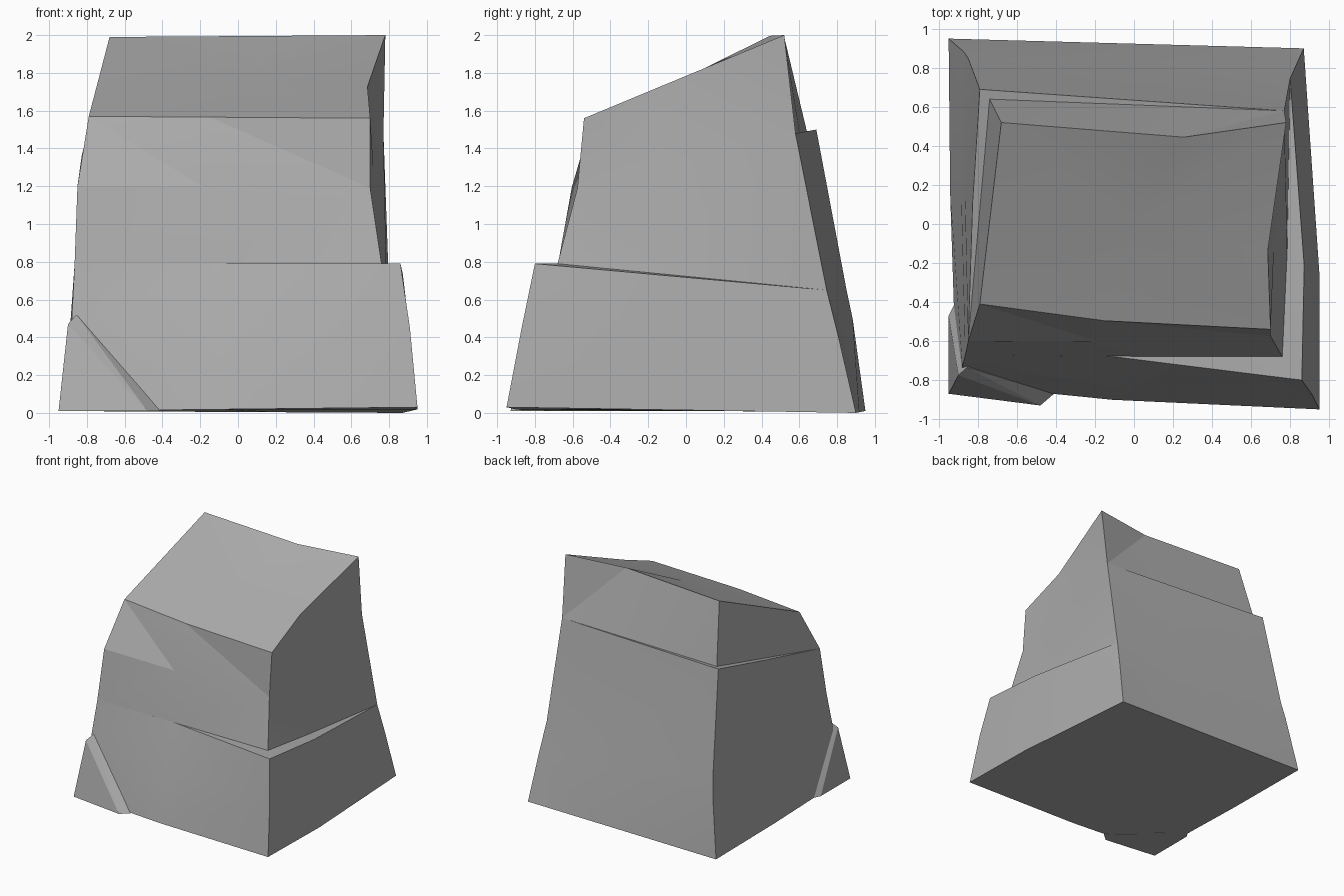
import bpy, bmesh
from mathutils import Vector

if "Cube" in bpy.data.objects:
    bpy.data.objects.remove(bpy.data.objects["Cube"])

OUT = [Vector(v) for v in ((0, -1, 0), (1, 0, 0), (0, 1, 0), (-1, 0, 0))]
SPLIT = (.43, .38, .36, .45)   # where each side gets its extra point

# Dark grey stone
stone = bpy.data.materials.new("stone")
stone.diffuse_color = (.41, .41, .41, 1)
stone.use_nodes = True
stone.node_tree.nodes["Principled BSDF"].inputs["Base Color"].default_value = stone.diffuse_color


def ring(corners, bulge):
    """Four corners plus one point per side pushed outward by its bulge."""
    pts = []
    c = [Vector(p) for p in corners]
    for i in range(4):
        pts += [c[i], c[i].lerp(c[(i + 1) % 4], SPLIT[i]) + OUT[i] * bulge[i]]
    return pts


def finish(bm, name):
    bmesh.ops.recalc_face_normals(bm, faces=bm.faces)
    mesh = bpy.data.meshes.new(name)
    bm.to_mesh(mesh)
    bm.free()
    mesh.materials.append(stone)
    bpy.context.collection.objects.link(bpy.data.objects.new(name, mesh))


# Rock body: corners run front left, front right, back right, back left
rings = [
    # base
    ring([(-.91, -.82, .01), (.95, -.95, .03), (.87, .90, 0), (-.95, .95, .01)], (.025, .03, 0, .01)),
    # lower belly
    ring([(-.88, -.73, .5), (.91, -.87, .45), (.828, .808, .4), (-.872, .882, .5)], (-.01, .03, 0, .01)),
    # lower ledge, outer and inner edge
    ring([(-.865, -.67, .79), (.86, -.80, .79), (.80, .745, .65), (-.85, .85, .65)], (-.048, .035, 0, .01)),
    ring([(-.865, -.67, .79), (.76, -.68, .79), (.80, .745, .65), (-.85, .85, .65)], (.003, .01, 0, .01)),
    # upper ledge, outer and inner edge
    ring([(-.85, -.60, 1.2), (.70, -.575, 1.19), (.77, .58, 1.48), (-.79, .69, 1.5)], (.015, -.01, 0, .01)),
    ring([(-.85, -.60, 1.2), (.70, -.575, 1.19), (.77, .58, 1.48), (-.74, .64, 1.49)], (.015, -.01, 0, 0)),
    # sloping top
    ring([(-.79, -.41, 1.57), (.70, -.54, 1.56), (.78, .52, 2), (-.68, .52, 1.99)], (.03, -.045, -.075, 0)),
]
bm = bmesh.new()
loops = [[bm.verts.new(p) for p in r] for r in rings]
for a, b in zip(loops, loops[1:]):
    for i in range(8):
        j = (i + 1) % 8
        bm.faces.new((a[i], a[j], b[j], b[i]))
bm.faces.new(loops[0][::-1])
top = bm.faces.new(loops[-1])
bmesh.ops.poke(bm, faces=[top])
bmesh.ops.remove_doubles(bm, verts=bm.verts, dist=.001)
bmesh.ops.triangulate(bm, faces=bm.faces)
finish(bm, "rock_body")

# Raised wedge at the front left foot, with its bevelled rim
bm = bmesh.new()
for p in ((-.95, -.87, .01), (-.48, -.93, .01), (-.41, -.87, .01),
          (-.95, -.47, .01), (-.92, -.41, .01), (-.9, -.775, .47),
          (-.855, -.735, .52)):
    bm.verts.new(p)
bmesh.ops.convex_hull(bm, input=bm.verts)
finish(bm, "foot_wedge")

# Soften the shallow facets, keep the rock edges sharp
for obj in bpy.data.objects:
    obj.select_set(True)
    bpy.context.view_layer.objects.active = obj
bpy.ops.object.shade_smooth_by_angle(angle=.2)
